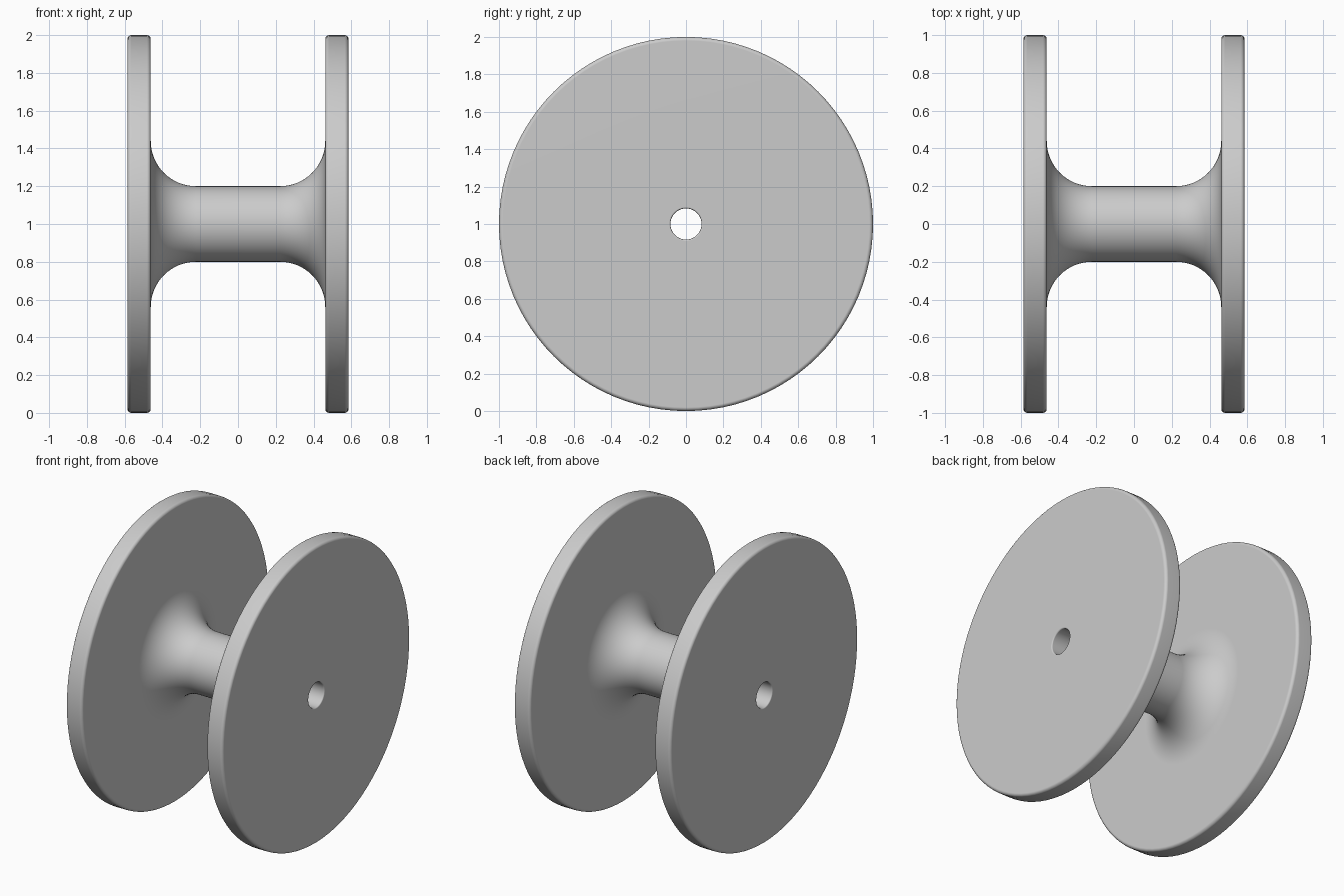
import bpy, bmesh, math
from mathutils import Matrix, Vector

cube = bpy.data.objects.get("Cube")
if cube:
    bpy.data.objects.remove(cube, do_unlink=True)

SIDES = 96
HALF_WIDTH, FLANGE_INNER = 0.585, 0.462
RIM, CORE, BORE = 1.0, 0.2, 0.083
FILLET, ROUND, BORE_ROUND = 0.24, 0.02, 0.008

grey = bpy.data.materials.new("light grey")
grey.use_nodes = True
colour = (0.6, 0.6, 0.6, 1)
grey.diffuse_color = colour
grey.node_tree.nodes["Principled BSDF"].inputs["Base Color"].default_value = colour


def arc(x, r, radius, start, end, steps):
    """Points of an arc in the (axis, radius) plane, angles in degrees."""
    angles = [math.radians(start + (end - start) * i / steps) for i in range(steps + 1)]
    return [Vector((x + radius * math.cos(a), 0, r + radius * math.sin(a))) for a in angles]


# Half profile: core fillet, flange rim, outer face, edge of the bore
half = arc(FLANGE_INNER - FILLET, CORE + FILLET, FILLET, -90, 0, 16)
half += arc(FLANGE_INNER + ROUND, RIM - ROUND, ROUND, 180, 90, 4)
half += arc(HALF_WIDTH - ROUND, RIM - ROUND, ROUND, 90, 0, 4)
half += arc(HALF_WIDTH - BORE_ROUND, BORE + BORE_ROUND, BORE_ROUND, 0, -90, 4)

# Mirror into a closed loop and turn it around the axle
profile = half + [Vector((-p.x, 0, p.z)) for p in reversed(half)]
bm = bmesh.new()
verts = [bm.verts.new(p) for p in profile]
edges = [bm.edges.new((verts[i - 1], verts[i])) for i in range(len(verts))]
bmesh.ops.spin(bm, geom=verts + edges, cent=(0, 0, 0), axis=(1, 0, 0),
               angle=math.tau, steps=SIDES, use_merge=True)
bmesh.ops.remove_doubles(bm, verts=bm.verts, dist=0.0001)
bmesh.ops.recalc_face_normals(bm, faces=bm.faces)
bmesh.ops.transform(bm, matrix=Matrix.Translation((0, 0, RIM)), verts=bm.verts)

mesh = bpy.data.meshes.new("spool")
bm.to_mesh(mesh)
bm.free()
mesh.materials.append(grey)
spool = bpy.data.objects.new("spool", mesh)
bpy.context.collection.objects.link(spool)

# Smooth curves with flat flange faces
bpy.ops.object.select_all(action="DESELECT")
spool.select_set(True)
bpy.context.view_layer.objects.active = spool
bpy.ops.object.shade_smooth_by_angle(angle=math.radians(35))
weighted = spool.modifiers.new("flat flange shading", "WEIGHTED_NORMAL")
weighted.keep_sharp = True
